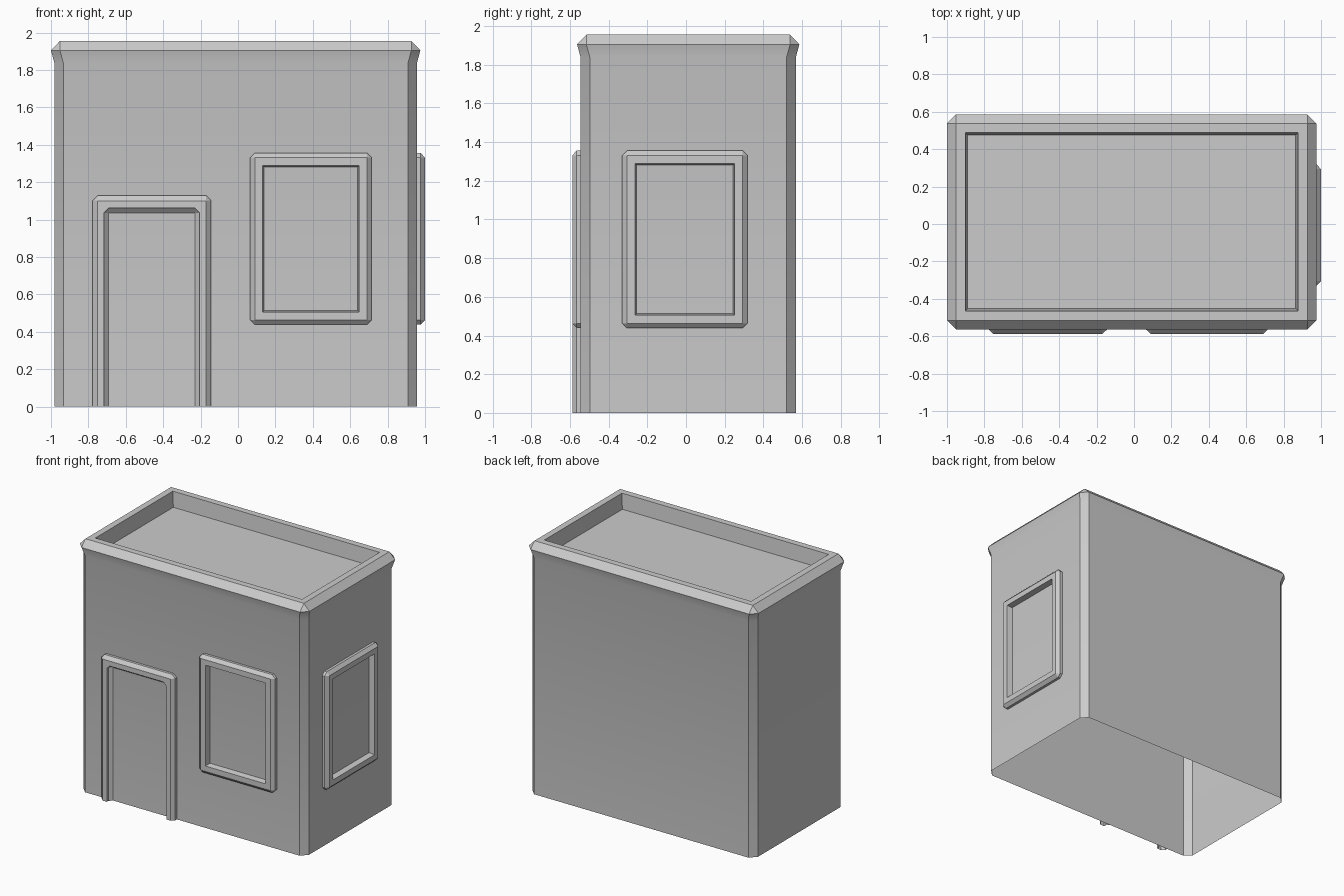
import bpy, bmesh
from math import radians
from mathutils import Matrix, Vector

if "Cube" in bpy.data.objects:
    bpy.data.objects.remove(bpy.data.objects["Cube"])


def loop(x0, x1, y0, y1, h, c=0.0, open_bottom=False):
    """Counter-clockwise rectangle at height h with corners cut by c."""
    cb = 0.0 if open_bottom else c
    pts = [(x0 + cb, y0), (x1 - cb, y0), (x1, y0 + cb), (x1, y1 - c),
           (x1 - c, y1), (x0 + c, y1), (x0, y1 - c), (x0, y0 + cb)]
    if open_bottom:
        pts = pts[2:]
    return [Vector((x, y, h)) for x, y in pts]


def loft(name, loops, closed=True, cap=False, matrix=None):
    """Skin a stack of loops into one object."""
    bm = bmesh.new()
    rings = [[bm.verts.new(p) for p in lp] for lp in loops]
    n = len(rings[0])
    for a, b in zip(rings, rings[1:]):
        for i in range(n if closed else n - 1):
            j = (i + 1) % n
            bm.faces.new((a[i], a[j], b[j], b[i]))
    if cap:
        bm.faces.new(rings[-1])
    bmesh.ops.remove_doubles(bm, verts=bm.verts, dist=1e-5)
    if matrix:
        bm.transform(matrix)
    mesh = bpy.data.meshes.new(name)
    bm.to_mesh(mesh)
    bm.free()
    obj = bpy.data.objects.new(name, mesh)
    bpy.context.collection.objects.link(obj)
    bpy.ops.object.select_all(action='DESELECT')
    obj.select_set(True)
    bpy.context.view_layer.objects.active = obj
    bpy.ops.object.shade_smooth_by_angle(angle=radians(30))
    return obj


# Building shell: open bottom, flared cornice, parapet and sunken roof
X0, X1, Y0, Y1 = -0.982, 0.957, -0.545, 0.568


def shell(inset, h, c=0.0):
    return loop(X0 + inset, X1 - inset, Y0 + inset, Y1 - inset, h, c)


loft("building_shell", [
    shell(0, 0, 0.048),
    shell(0, 1.838, 0.048),
    shell(-0.018, 1.905, 0.048),
    shell(0.030, 1.955),
    shell(0.080, 1.955),
    shell(0.093, 1.838),
], cap=True)

# Wall placements: local x along the wall, local y up, local z outward
FRONT = Matrix.Translation((0, Y0, 0)) @ Matrix.Rotation(radians(90), 4, 'X')
RIGHT = (Matrix.Translation((X1, 0, 0)) @ Matrix.Rotation(radians(90), 4, 'Z')
         @ Matrix.Rotation(radians(90), 4, 'X'))
DEPTH, BEVEL = 0.043, 0.025


# Window frames with bevelled outer edge; the wall forms the pane
def window(name, x0, x1, matrix):
    z0, z1 = 0.438, 1.356

    def ring(i, h, c=0.0):
        return loop(x0 + i, x1 - i, z0 + i, z1 - i, h, c)
    loft(name, [ring(0, 0, BEVEL), ring(0, 0.02, BEVEL), ring(BEVEL, DEPTH),
                ring(0.067, DEPTH), ring(0.075, 0)], matrix=matrix)


window("front_window_frame", 0.065, 0.715, FRONT)
window("side_window_frame", -0.330, 0.318, RIGHT)


# Door frame: same moulding, legs running to the ground
def door_ring(i, h, c=0.0):
    return loop(-0.777 + i, -0.145 - i, 0, 1.128 - i * 1.1, h, c, True)


loft("door_frame", [
    door_ring(0, 0, BEVEL), door_ring(0, 0.02, BEVEL), door_ring(BEVEL, DEPTH),
    door_ring(0.060, DEPTH, BEVEL), door_ring(0.060, 0.025, BEVEL),
    door_ring(0.085, 0),
], closed=False, matrix=FRONT)
